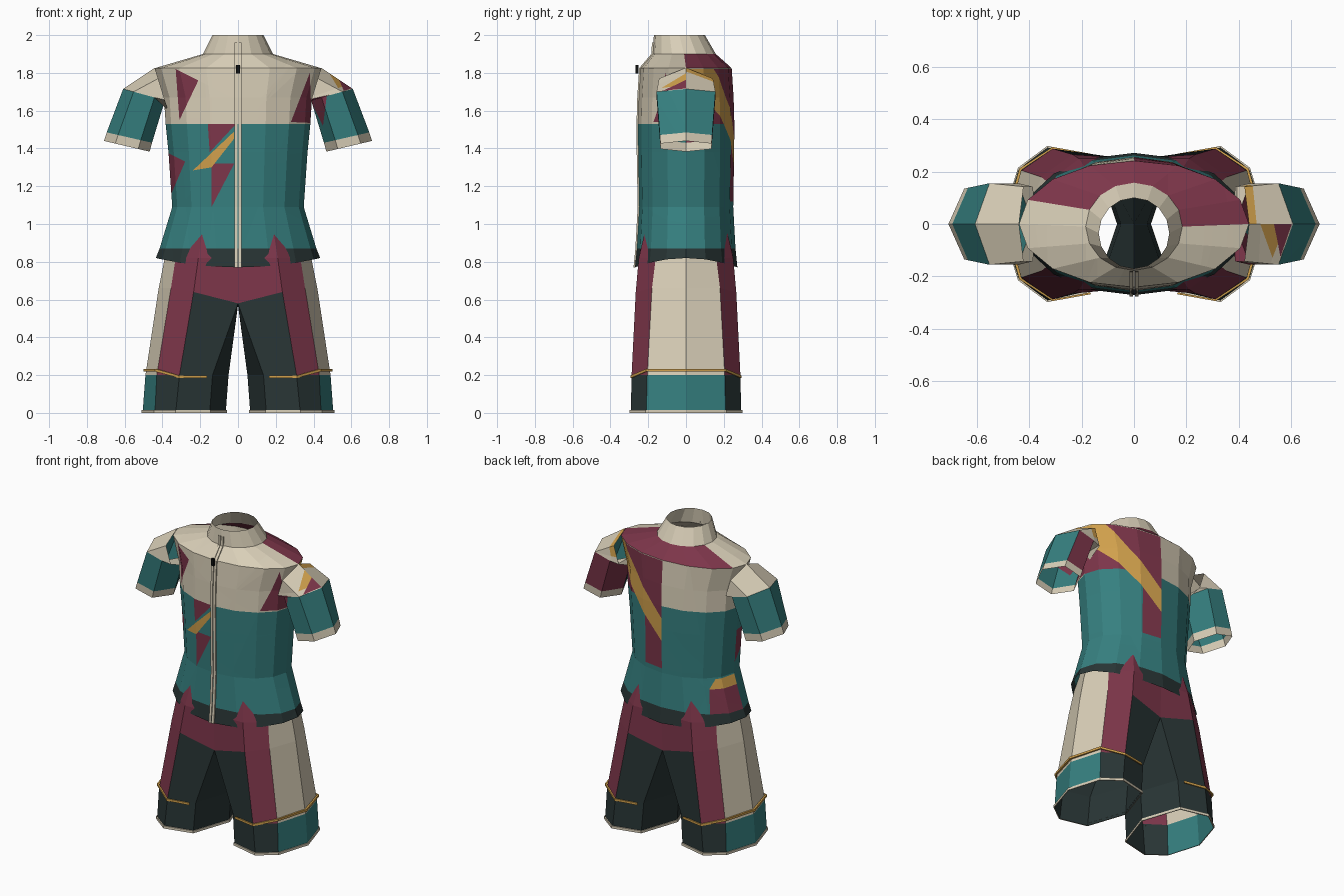
import bpy, bmesh, math
from mathutils import Vector

if "Cube" in bpy.data.objects:
    bpy.data.objects.remove(bpy.data.objects["Cube"])

# Flat colours
def mat(name, srgb):
    m = bpy.data.materials.new(name)
    lin = [c / 12.92 if c < .04 else ((c + .055) / 1.055) ** 2.4 for c in srgb]
    m.diffuse_color = (*lin, 1)
    m.use_nodes = True
    m.node_tree.nodes["Principled BSDF"].inputs["Base Color"].default_value = m.diffuse_color
    return m

MATS = [mat("cream", (.85, .81, .72)), mat("teal", (.21, .50, .50)),
        mat("maroon", (.49, .21, .29)), mat("gold", (.82, .63, .30)),
        mat("charcoal", (.16, .21, .21)), mat("black", (.05, .06, .06))]
CREAM, TEAL, MAROON, GOLD, CHARCOAL, BLACK = range(6)


def finish(bm, name, normals=True):
    if normals:
        bmesh.ops.recalc_face_normals(bm, faces=bm.faces)
    me = bpy.data.meshes.new(name)
    bm.to_mesh(me)
    bm.free()
    for m in MATS:
        me.materials.append(m)
    ob = bpy.data.objects.new(name, me)
    bpy.context.collection.objects.link(ob)
    return ob


def loft(rings, rule, closed=True):
    """Skin rings of points; rule(i, j) gives a colour, or None for no face."""
    bm = bmesh.new()
    vs = [[bm.verts.new(p) for p in r] for r in rings]
    n = len(rings[0])
    for i in range(len(rings) - 1):
        for j in range(n if closed else n - 1):
            k = (j + 1) % n
            c = rule(i, j)
            if c is not None:
                f = bm.faces.new((vs[i][j], vs[i][k], vs[i + 1][k], vs[i + 1][j]))
                f.material_index = c
    return bm


def paint(bm, side, colour, poly):
    """Cut a convex x-z polygon into the front (-1) or back (1) and colour it."""
    edges = list(zip(poly, poly[1:] + poly[:1]))
    for a, b in edges:
        fs = [f for f in bm.faces if f.calc_center_median().y * side > 0]
        geom = set(fs) | {e for f in fs for e in f.edges} | {v for f in fs for v in f.verts}
        bmesh.ops.bisect_plane(bm, geom=list(geom), dist=1e-5, plane_co=(a[0], 0, a[1]),
                               plane_no=(b[1] - a[1], 0, a[0] - b[0]))
    for f in bm.faces:
        c = f.calc_center_median()
        s = [(b[0] - a[0]) * (c.z - a[1]) - (b[1] - a[1]) * (c.x - a[0]) for a, b in edges]
        if c.y * side > 0 and (min(s) > 0 or max(s) < 0):
            f.material_index = colour


def oval(z, rx, ry, cy=0, dip=0, n=16):
    return [(rx * math.cos(t), cy + ry * math.sin(t), z - dip * math.sin(t) ** 2)
            for t in (2 * math.pi * k / n for k in range(n))]


# Jersey body, hem to neckline
body = [oval(.82, .435, .272, dip=.05), oval(.87, .415, .262), oval(1.09, .348, .25),
        oval(1.38, .368, .255), oval(1.53, .383, .256), oval(1.67, .392, .252),
        oval(1.825, .44, .242), oval(1.90, .185, .168, -.01)]

def body_rule(i, j):
    if i == 6:
        return MAROON if j < 7 else CREAM
    return CHARCOAL if i == 0 else TEAL if i < 4 else CREAM

bm = loft(body, body_rule)
for side, colour, poly in [
        # front stripe and shards
        (-1, MAROON, [(-.33, 1.82), (-.21, 1.76), (-.31, 1.55)]),
        (-1, MAROON, [(-.16, 1.53), (-.01, 1.53), (-.15, 1.38)]),
        (-1, MAROON, [(-.14, 1.32), (-.02, 1.32), (-.14, 1.09)]),
        (-1, MAROON, [(-.38, 1.38), (-.28, 1.33), (-.37, 1.12)]),
        (-1, MAROON, [(.38, 1.8), (.28, 1.54), (.39, 1.535)]),
        (-1, GOLD, [(-.37, 1.16), (-.02, 1.49), (-.02, 1.32), (-.14, 1.30), (-.36, 1.02)]),
        # back panels and sash
        (1, MAROON, [(0, 1.53), (.45, 1.53), (.45, 1.82), (0, 1.82)]),
        (1, MAROON, [(0, 1.12), (.13, 1.12), (.13, 1.53), (0, 1.53)]),
        (1, GOLD, [(0, 1.30), (0, 1.45), (.34, 1.82), (.44, 1.82), (.40, 1.70)]),
        # left side patch
        (1, MAROON, [(-.45, .87), (-.30, .87), (-.28, 1.03), (-.45, 1.03)]),
        (1, GOLD, [(-.45, 1.02), (-.28, 1.02), (-.30, 1.08), (-.45, 1.09)])]:
    paint(bm, side, colour, poly)
finish(bm, "jersey_body")

# Collar
finish(loft([oval(1.90, .185, .168, -.01), oval(2.0, .135, .135, -.035)],
            lambda i, j: CREAM), "collar")


# Sleeves: six-sided tubes of cap, body and cuff
def sleeve_ring(sx, top, bottom, hy):
    t, b = Vector((top[0], 0, top[1])), Vector((bottom[0], 0, bottom[1]))
    pts = []
    for k in range(6):
        a = k * math.pi / 3
        p = (t + b) / 2 + (t - b) / 2 * math.cos(a) + Vector((0, hy * math.sin(a), 0))
        pts.append((p.x * sx, p.y, p.z))
    return pts

for sx, name in ((-1, "left_sleeve"), (1, "right_sleeve")):
    rings = [sleeve_ring(sx, (.44, 1.827), (.37, 1.60), .165),
             sleeve_ring(sx, (.608, 1.715), (.387, 1.655), .18),
             sleeve_ring(sx, (.695, 1.485), (.455, 1.43), .16),
             sleeve_ring(sx, (.71, 1.44), (.468, 1.383), .156)]

    def sleeve_rule(i, j, sx=sx):
        if i == 1:
            return MAROON if sx > 0 and j in (1, 2) else TEAL
        return CREAM

    bm = loft(rings, sleeve_rule)
    if sx > 0:
        paint(bm, -1, GOLD, [(.47, 1.82), (.52, 1.80), (.56, 1.73), (.53, 1.72)])
        paint(bm, -1, MAROON, [(.52, 1.80), (.61, 1.72), (.56, 1.705)])
        paint(bm, -1, MAROON, [(.38, 1.66), (.47, 1.68), (.45, 1.52)])
        paint(bm, 1, GOLD, [(.42, 1.84), (.47, 1.81), (.44, 1.70), (.40, 1.70)])
    finish(bm, name)

# Zip: two thin tapes down the front, and a puller
front = [(.77, -.272), (.87, -.262), (1.09, -.25), (1.38, -.255), (1.53, -.256),
         (1.67, -.252), (1.825, -.242), (1.90, -.178), (1.96, -.174)]
for sx, name in ((-1, "left_zip_tape"), (1, "right_zip_tape")):
    prof = [(.003, 0), (.003, -.006), (.018, -.006), (.018, .004)]
    rings = [[(sx * x, y + dy, z) for x, dy in prof] for z, y in front]
    finish(loft(rings, lambda i, j: CREAM, closed=False), name)

bm = bmesh.new()
bmesh.ops.create_cube(bm, size=1)
for v in bm.verts:
    v.co = Vector((v.co.x * .02, v.co.y * .016 - .259, v.co.z * .045 + 1.82))
for f in bm.faces:
    f.material_index = BLACK
finish(bm, "zip_puller")


# Shorts: eight-sided legs merging into an open waist
def leg_ring(sx, half):
    full = half + [(x, -y, z) for x, y, z in half[3:0:-1]]
    return [(sx * x, y, z) for x, y, z in full]

def level(z, *pts):
    return [(x, y, z) for x, y in pts]

hem = ((.505, 0), (.44, .21), (.33, .292), (.15, .25), (.065, 0))
cuff = ((.49, 0), (.43, .205), (.31, .288), (.135, .245), (.05, 0))
crotch = [(.42, 0, .66), (.355, .18, .66), (.235, .266, .64), (0, .245, .58), (0, 0, .57)]
halves = [level(0, *hem), level(.2, *cuff), crotch,
          level(.82, (.388, 0), (.33, .16), (.21, .25), (0, .25), (0, 0)),
          level(.95, (.35, 0), (.29, .15), (.19, .22), (0, .225), (0, 0))]

def shorts_rule(i, j):
    if i >= 2 and j in (3, 4):
        return None
    if j in (0, 7):
        return TEAL if i == 0 else CREAM
    if i >= 2 or (i == 1 and j in (1, 6)):
        return MAROON
    return CHARCOAL

for sx, side in ((-1, "left"), (1, "right")):
    finish(loft([leg_ring(sx, h) for h in halves], shorts_rule), side + "_shorts_leg")

    # Cream hem trim
    def grow(pts, g):
        return [(.29 + (x - .29) * g, y * g) for x, y in pts]
    trim = [level(0, *hem), level(0, *grow(hem, 1.025)), level(.016, *grow(hem, 1.025)),
            level(.016, *hem)]
    finish(loft([leg_ring(sx, h) for h in trim], lambda i, j: CREAM), side + "_hem_trim")

    # Gold piping round the outer leg
    path = [(.17, -.262, .19), (.31, -.288, .19), (.43, -.207, .225), (.487, 0, .225),
            (.43, .207, .225), (.31, .288, .19), (.17, .262, .19)]
    rings = []
    for g, dz in ((1, -.006), (1.06, -.006), (1.06, .008), (1, .008)):
        rings.append([(sx * (.28 + (x - .28) * g), y * (1 + (g - 1) * .4), z + dz)
                      for x, y, z in path])
    finish(loft(rings, lambda i, j: GOLD, closed=False), side + "_leg_piping")
